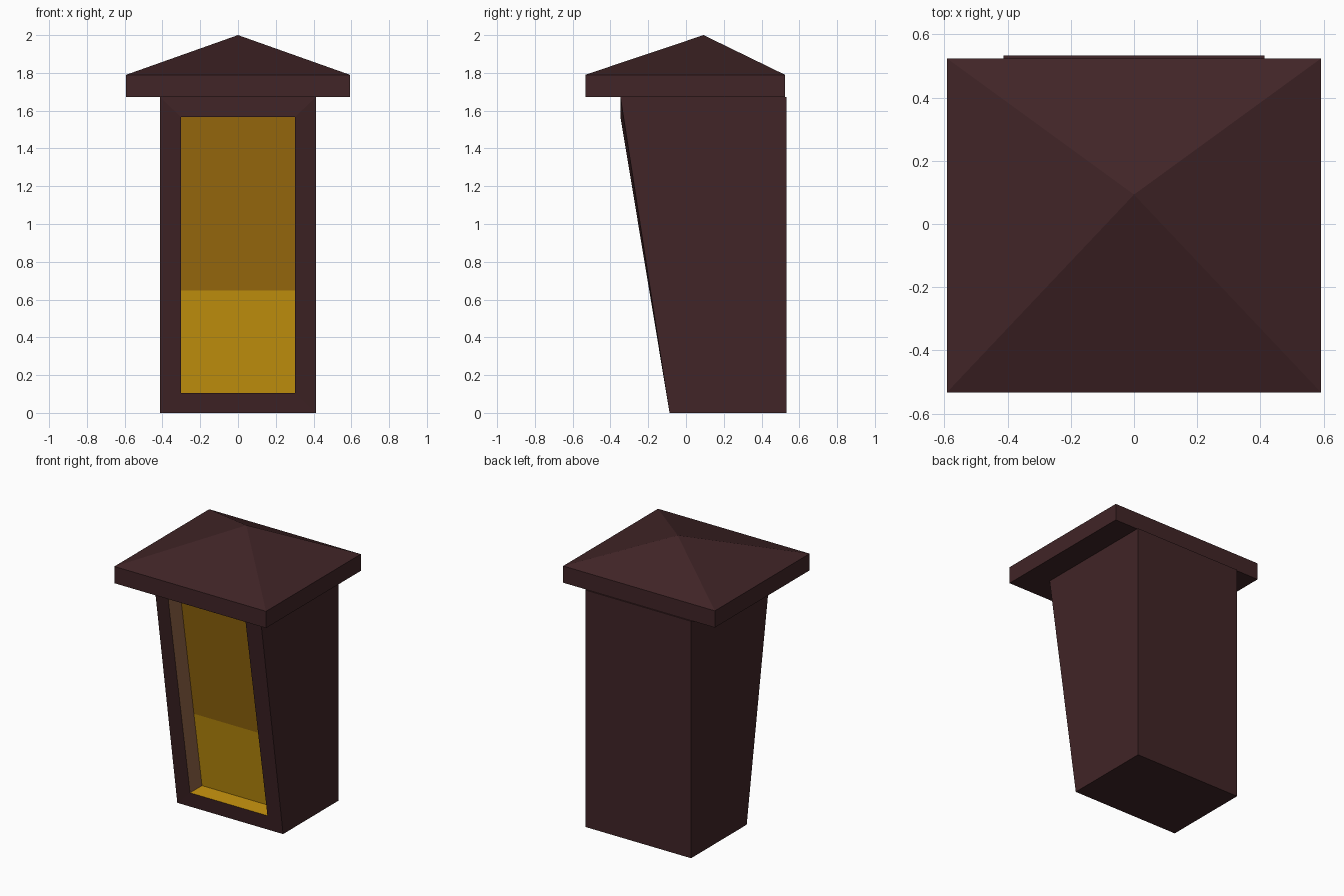
import bpy
import bmesh

cube = bpy.data.objects.get("Cube")
if cube:
    bpy.data.objects.remove(cube, do_unlink=True)


def make_material(name, rgb):
    mat = bpy.data.materials.new(name)
    mat.use_nodes = True
    mat.diffuse_color = (*rgb, 1)
    bsdf = next(n for n in mat.node_tree.nodes if n.type == 'BSDF_PRINCIPLED')
    bsdf.inputs["Base Color"].default_value = (*rgb, 1)
    bsdf.inputs["Roughness"].default_value = 0.9
    return mat


BROWN = make_material("dark brown", (0.052, 0.018, 0.02))
GOLD = make_material("bright gold", (0.6, 0.31, 0.0045))
AMBER = make_material("deep amber", (0.35, 0.16, 0.0045))
TAN = make_material("tan", (0.29, 0.13, 0.062))


def ring(bm, half_width, low, high):
    """Four corners of an upright rectangle; low and high are (y, z)."""
    return [bm.verts.new((x, *p)) for x, p in
            ((-half_width, low), (half_width, low),
             (half_width, high), (-half_width, high))]


def bridge(bm, a, b):
    """Sides between two rings, in the order bottom, +x, top, -x."""
    return [bm.faces.new((a[i], a[(i + 1) % 4], b[(i + 1) % 4], b[i]))
            for i in range(4)]


def finish(bm, name, materials):
    bmesh.ops.recalc_face_normals(bm, faces=bm.faces)
    mesh = bpy.data.meshes.new(name)
    bm.to_mesh(mesh)
    bm.free()
    for mat in materials:
        mesh.materials.append(mat)
    obj = bpy.data.objects.new(name, mesh)
    bpy.context.collection.objects.link(obj)
    return obj


# Tapered housing: back, leaning front frame, then a sunken window
DEPTH = 0.133
EAVE = 1.672
SILL, HEAD = (-0.103, 0.106), (-0.347, 1.566)
bm = bmesh.new()
back = ring(bm, 0.413, (0.533, 0), (0.533, EAVE))
front = ring(bm, 0.413, (-0.087, 0), (-0.347, EAVE))
opening = ring(bm, 0.302, SILL, HEAD)
recess = ring(bm, 0.302, (SILL[0] + DEPTH, SILL[1]), (HEAD[0] + DEPTH, HEAD[1]))
bm.faces.new(back)
bridge(bm, back, front)
bridge(bm, front, opening)
for face, index in zip(bridge(bm, opening, recess), (1, 3, 2, 3)):
    face.material_index = index
pane = bm.faces.new(recess)

# Split the pane into a bright lower part and a deeper upper part
cut = bmesh.ops.bisect_plane(bm, geom=[pane, *pane.edges, *pane.verts],
                             plane_co=(0, 0, 0.648), plane_no=(0, 0, 1))
for face in cut["geom"]:
    if isinstance(face, bmesh.types.BMFace):
        face.material_index = 1 if face.calc_center_median().z < 0.648 else 2
finish(bm, "lantern_housing", [BROWN, GOLD, AMBER, TAN])

# Roof: square slab with a low off-centre pyramid
bm = bmesh.new()
roof_back = ring(bm, 0.592, (0.524, EAVE), (0.524, 1.79))
roof_front = ring(bm, 0.592, (-0.533, EAVE), (-0.533, 1.79))
bm.faces.new(roof_back)
bm.faces.new(roof_front)
slab_top = bridge(bm, roof_back, roof_front)[2]
apex = bmesh.ops.poke(bm, faces=[slab_top])["verts"][0]
apex.co = (0, 0.093, 2)
finish(bm, "roof", [BROWN])
